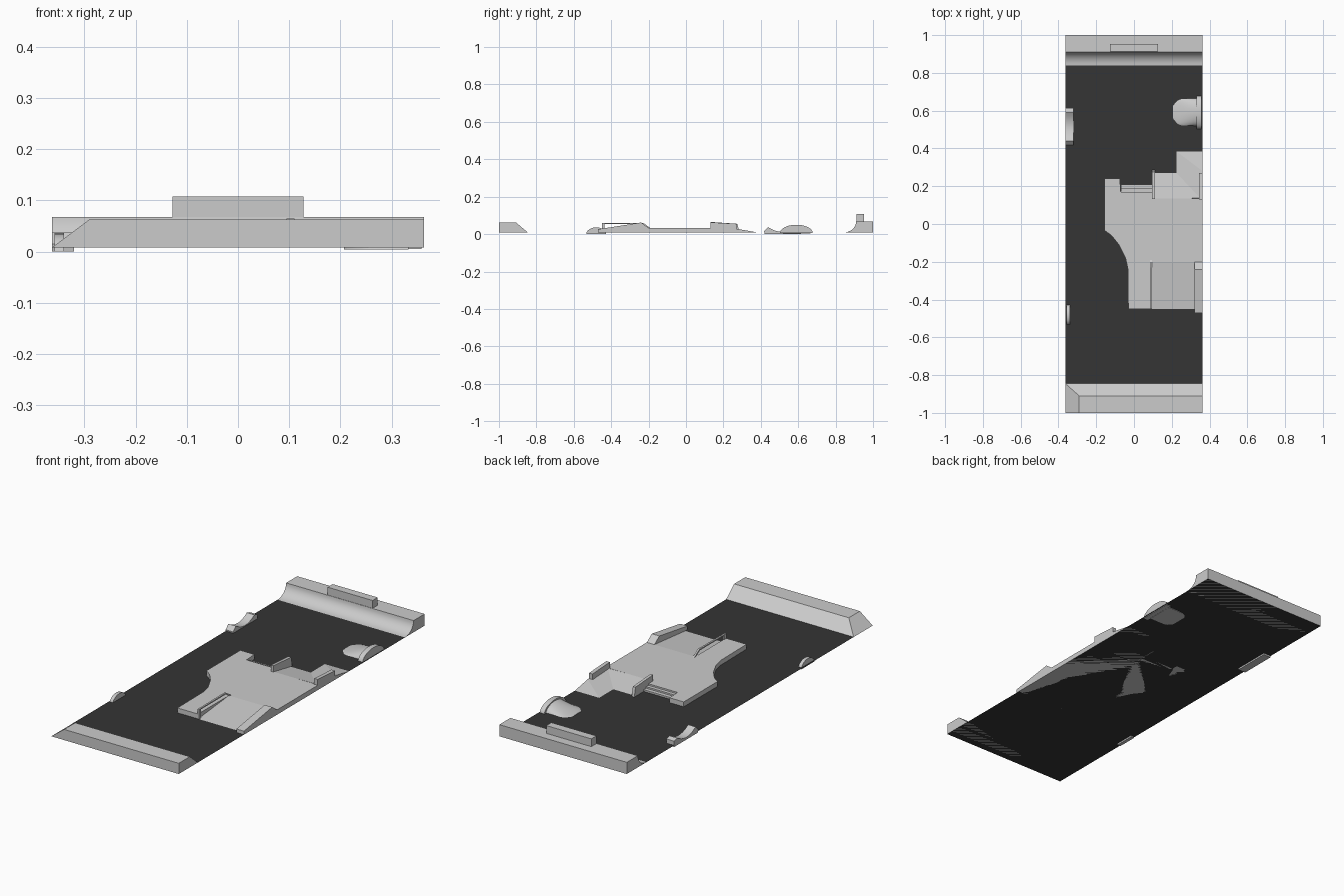
import bpy, bmesh, math

if "Cube" in bpy.data.objects:
    bpy.data.objects.remove(bpy.data.objects["Cube"])

G = 0.008          # height of the ground sheet
W = 0.363          # half width of the park
DECK = 0.033       # height of the central platform


def mesh(name, verts, faces):
    me = bpy.data.meshes.new(name)
    me.from_pydata(verts, [], faces)
    bm = bmesh.new()
    bm.from_mesh(me)
    bmesh.ops.recalc_face_normals(bm, faces=bm.faces)
    bm.to_mesh(me)
    bm.free()
    ob = bpy.data.objects.new(name, me)
    bpy.context.collection.objects.link(ob)
    return ob


def prism(name, pts, a, b, axis):
    """Extrude a closed outline: axis 'x' uses (y, z) points, axis 'z' uses (x, y)."""
    put = (lambda p, t: (t, p[0], p[1])) if axis == 'x' else (lambda p, t: (p[0], p[1], t))
    n = len(pts)
    verts = [put(p, a) for p in pts] + [put(p, b) for p in pts]
    faces = [list(range(n)), list(range(n, 2 * n))]
    faces += [[i, (i + 1) % n, n + (i + 1) % n, n + i] for i in range(n)]
    return mesh(name, verts, faces)


def box(name, x0, x1, y0, y1, z0, z1):
    return prism(name, [(x0, y0), (x1, y0), (x1, y1), (x0, y1)], z0, z1, 'z')


def arch(y, half, height, n=12, z=G):
    return [(y - half * math.cos(math.pi * i / n), z + height * math.sin(math.pi * i / n))
            for i in range(n + 1)]


# Dark ground sheet
ground = mesh("ground", [(-W, -1, G), (W, -1, G), (W, 1, G), (-W, 1, G)], [(0, 1, 2, 3)])
mat = bpy.data.materials.new("asphalt")
mat.diffuse_color = (0.035, 0.035, 0.035, 1)
mat.use_nodes = True
mat.node_tree.nodes["Principled BSDF"].inputs["Base Color"].default_value = mat.diffuse_color
ground.data.materials.append(mat)

# Front bank with a hipped left end
mesh("front_bank",
     [(-W, -1, G), (W, -1, G), (W, -0.845, G), (-W, -0.845, G),
      (-0.29, -1, 0.063), (W, -1, 0.063), (W, -0.91, 0.063), (-0.29, -0.91, 0.063)],
     [(0, 1, 2, 3), (4, 5, 6, 7), (0, 1, 5, 4), (1, 2, 6, 5), (2, 3, 7, 6), (3, 0, 4, 7)])

# Back quarter pipe and the block on its deck
curve = [(0.84 + 0.07 * math.sin(t), G + 0.06 * (1 - math.cos(t)))
         for t in [math.radians(90 * i / 8) for i in range(9)]]
prism("quarter_pipe", curve + [(1, 0.068), (1, G)], -W, W, 'x')
box("deck_block", -0.128, 0.128, 0.912, 0.953, 0.068, 0.108)

# Central platform, with a concave cut on its front left side
side = [(-0.155, -0.035), (-0.12, -0.06), (-0.08, -0.11), (-0.045, -0.18), (-0.033, -0.235)]
prism("platform",
      [(-0.155, 0.24)] + side +
      [(-0.03, -0.45), (0.088, -0.45), (0.088, -0.2), (W, -0.2), (W, 0.135),
       (0.1, 0.135), (0.1, 0.17), (-0.07, 0.17), (-0.075, 0.24)], G, DECK, 'z')

# Banks down from the platform
prism("front_slope", [(-0.2, G), (-0.2, DECK), (-0.45, G)], 0.088, W, 'x')
prism("back_slope", [(0.135, G), (0.135, DECK), (0.27, G)], 0.1, 0.225, 'x')
mesh("corner_slope",
     [(0.225, 0.135, DECK), (W, 0.135, DECK), (0.35, 0.137, DECK), (0.225, 0.27, G),
      (0.225, 0.385, G), (W, 0.385, G), (W, 0.28, 0.027), (W, 0.135, G), (0.225, 0.135, G)],
     [(0, 2, 3), (2, 1, 6), (2, 6, 4, 3), (6, 5, 4), (1, 7, 5, 6), (0, 3, 8),
      (8, 3, 4, 5, 7), (0, 8, 7, 1, 2)])

# Steps at the back of the platform
for i, (y, z) in enumerate([(0.188, 0.025), (0.208, 0.017)]):
    box(f"step_{i + 1}", -0.07, 0.1, 0.168, y, G, z)

# Ledges beside the steps and at the right edge
ledge = [(0.132, G), (0.132, 0.065), (0.275, 0.055), (0.285, G)]
prism("step_ledge", ledge, 0.095, 0.11, 'x')
prism("edge_ledge", [(0.13, 0.02), (0.13, 0.063), (0.27, 0.055), (0.27, 0.02)], 0.343, W, 'x')

# Kinked ledge on the front right
prism("kinked_ledge", [(-0.47, G), (-0.47, 0.026), (-0.24, 0.062), (-0.2, DECK), (-0.2, G)],
      0.32, W, 'x')

# Grind rail with posts
prism("rail", [(-0.45, 0.053), (-0.45, 0.058), (-0.23, 0.06), (-0.19, DECK),
               (-0.2, DECK), (-0.235, 0.053)], 0.085, 0.094, 'x')
box("rail_post", 0.085, 0.094, -0.45, -0.435, G, 0.055)

# Left saddle: two peaks with a hollow between
hollow = [(0.515 + 0.075 * math.cos(t), 0.037 - 0.026 * math.sin(t))
          for t in [math.pi * i / 10 for i in range(11)]]
hollow = [(0.44 + 0.15 * i / 10, 0.012 + 0.025 * ((i - 5) / 5) ** 2) for i in range(11)]
prism("saddle", [(0.42, 0.0), (0.418, 0.015), (0.44, 0.037)] + hollow[1:] +
      [(0.615, 0.03), (0.615, 0.0)], -W, -0.32, 'x')

# Small left arch
prism("small_arch", arch(-0.48, 0.053, 0.036, 10, 0.0), -0.358, -0.34, 'x')

# Right volcano: an arch with a flared, rising approach
prism("arch_wall", arch(0.59, 0.088, 0.045, 16, 0.005), 0.332, 0.358, 'x')
n, rings = 12, []
for i in range(8):
    s = i / 7
    half = 0.045 + 0.028 * min(1, s * 4) ** 0.5
    rings.append([(0.207 + 0.126 * s, y, z)
                  for y, z in arch(0.592, half, 0.006 + 0.034 * s ** 1.5, n, 0.004)])
verts = [v for r in rings for v in r]
m = n + 1
faces = [(i * m + j, i * m + (j + 1) % m, (i + 1) * m + (j + 1) % m, (i + 1) * m + j)
         for i in range(7) for j in range(m)]
faces += [list(range(m)), list(range(7 * m, 8 * m))]
flare = mesh("arch_approach", verts, faces)

# Smooth the curved pieces only
bpy.ops.object.select_all(action='DESELECT')
for nm in ("quarter_pipe", "arch_wall", "arch_approach", "small_arch", "saddle"):
    ob = bpy.data.objects[nm]
    ob.select_set(True)
    bpy.context.view_layer.objects.active = ob
bpy.ops.object.shade_smooth_by_angle(angle=math.radians(30))

# Rest the whole park on z = 0 (lowest parts already reach it)
